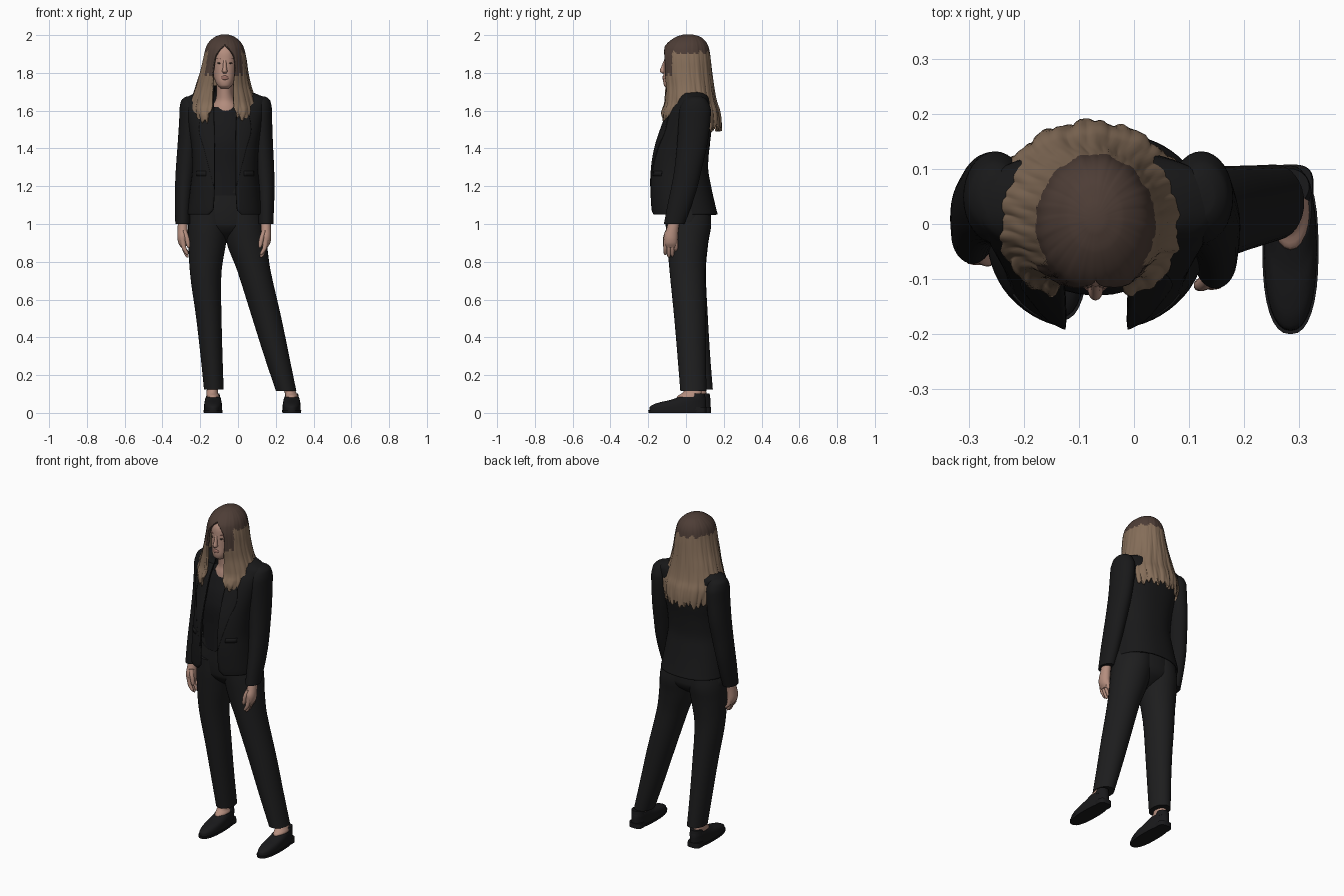
import bpy, bmesh, math
from math import sin, cos, pi, asin, copysign


def mat(name, r, g, b):
    m = bpy.data.materials.new(name)
    m.diffuse_color = (r, g, b, 1)
    return m


SKIN = mat("skin", 0.46, 0.27, 0.21)
LIPS = mat("lips", 0.33, 0.16, 0.13)
HAIR = mat("light brown hair", 0.235, 0.155, 0.10)
ROOTS = mat("dark brown hair", 0.075, 0.047, 0.037)
SUIT = mat("black jacket", 0.0095, 0.0095, 0.010)
PANTS = mat("black trousers", 0.0125, 0.0125, 0.013)
TOP = mat("black top", 0.009, 0.009, 0.010)
SHOE = mat("black leather", 0.010, 0.010, 0.011)


def smooth(rows, k):
    """Monotone interpolation of rows along their first value (z)."""
    rows = sorted(rows)
    z = [r[0] for r in rows]
    last = len(rows) - 1

    def slope(c, i):
        return (rows[i + 1][c] - rows[i][c]) / (z[i + 1] - z[i])

    def tangent(c, i):
        if i == 0 or i == last:
            return slope(c, min(i, last - 1))
        a, b = slope(c, i - 1), slope(c, i)
        return 2 * a * b / (a + b) if a * b > 0 else 0

    out = []
    for i in range(last):
        h = z[i + 1] - z[i]
        for j in range(k):
            u = j / k
            row = [z[i] + h * u]
            for c in range(1, len(rows[0])):
                row.append((2*u**3 - 3*u*u + 1) * rows[i][c] + (u**3 - 2*u*u + u) * h * tangent(c, i)
                           + (3*u*u - 2*u**3) * rows[i + 1][c] + (u**3 - u*u) * h * tangent(c, i + 1))
            out.append(row)
    return out + [list(rows[-1])]


def tube(name, rows, material, n=32, e=2.0, k=4, solid=0, side=0, wave=None, cap_top=False):
    """Stack of oval rings: z, centre x, half width, front y, back y [, front gap [, strip width]]."""
    bm = bmesh.new()
    rings = []
    is_open = len(rows[0]) > 5
    for z, cx, rx, yf, yb, *g in smooth(rows, k):
        cy, ry = (yf + yb) / 2, (yb - yf) / 2

        def ang(w):
            return asin(min(0.98, max(w, 0) / rx) ** (e / 2))
        t0 = ang(g[0]) if g else 0
        t1 = ang(g[0] + g[1]) if side else 2 * pi - t0
        ring = []
        for i in range(n + is_open):
            t = (t0 + (t1 - t0) * i / n) * (side or 1)
            s, c = sin(t), cos(t)
            f, dz = wave(t, z) if wave else (1, 0)
            ring.append(bm.verts.new((cx + f * rx * copysign(abs(s) ** (2 / e), s),
                                      cy - f * ry * copysign(abs(c) ** (2 / e), c), z + dz)))
        rings.append(ring)
    for a, b in zip(rings, rings[1:]):
        for i in range(n):
            j = (i + 1) % len(a)
            bm.faces.new((a[i], a[j], b[j], b[i]))
    if not is_open:
        bm.faces.new(rings[0][::-1])
    if not is_open or cap_top:
        bm.faces.new(rings[-1])
    bmesh.ops.remove_doubles(bm, verts=bm.verts, dist=1e-5)
    me = bpy.data.meshes.new(name)
    bm.to_mesh(me)
    bm.free()
    ob = bpy.data.objects.new(name, me)
    bpy.context.collection.objects.link(ob)
    me.materials.append(material)
    if solid:
        m = ob.modifiers.new("thickness", 'SOLIDIFY')
        m.thickness, m.offset = solid, 0
    return ob


# Head, face and neck
X = -0.07
tube("head", [(1.718, X, .022, -.10, -.05), (1.733, X, .038, -.116, -.02), (1.76, X, .052, -.121, .03),
              (1.80, X, .062, -.118, .07), (1.85, X, .068, -.116, .085), (1.90, X, .07, -.113, .09),
              (1.95, X, .058, -.085, .08), (1.975, X, .035, -.045, .05)], SKIN, e=2.2)
tube("nose", [(1.798, X, .009, -.127, -.10), (1.808, X, .014, -.139, -.10), (1.832, X, .010, -.131, -.10),
              (1.87, X, .008, -.115, -.10)], SKIN, n=12)
tube("lips", [(1.763, X, .012, -.121, -.10), (1.769, X, .02, -.125, -.10), (1.774, X, .022, -.124, -.10),
              (1.779, X, .02, -.125, -.10), (1.785, X, .010, -.121, -.10)], LIPS, n=16, k=2)
for s, tag in ((1, "left"), (-1, "right")):
    ex = X + s * .028
    tube(tag + "_eye", [(1.848, ex, .006, -.110, -.09), (1.852, ex, .013, -.1125, -.09),
                        (1.856, ex, .006, -.110, -.09)], ROOTS, n=12, k=2)
    tube(tag + "_eyebrow", [(1.873, ex, .018, -.112, -.09), (1.877, ex, .018, -.112, -.09)], LIPS, n=12, k=1)
tube("neck", [(1.56, -.066, .085, -.085, .07), (1.62, -.066, .072, -.076, .07), (1.66, -.068, .05, -.066, .06),
              (1.70, -.07, .043, -.068, .05), (1.76, -.07, .043, -.075, .05)], SKIN)


# Long hair, open around the face, with wavy strands and ragged ends
def strands(t, z):
    amp = .006 + .032 * max(0, 1.95 - z)
    h = max(0, (1.62 - z) / .1)
    return (1 + amp * (sin(13 * t + 7 * z) + .7 * sin(29 * t - 11 * z) + .35 * sin(53 * t + 15 * z)),
            h * (.010 * sin(13 * t) + .012 * sin(37 * t) + .045 * max(0, cos(t))))


H = -.078
hair = tube("hair", [(1.998, -.07, .015, -.01, .03, 0), (1.985, -.07, .05, -.05, .075, 0),
                     (1.95, -.07, .086, -.097, .108, 0), (1.925, -.07, .097, -.113, .117, .022),
                     (1.88, -.07, .107, -.121, .124, .048), (1.80, -.074, .122, -.12, .132, .056),
                     (1.72, H, .143, -.112, .142, .054), (1.65, H, .166, -.115, .155, .055),
                     (1.60, H, .178, -.13, .172, .06), (1.55, H, .172, -.142, .18, .075),
                     (1.51, H, .160, -.142, .182, .085)],
            HAIR, n=180, k=5, solid=.012, wave=strands, cap_top=True)
hair.data.materials.append(ROOTS)
for p in hair.data.polygons:
    c = p.center
    edge = 1.905 + .006 * sin(c.x * 150) + .004 * sin(c.y * 190)
    if c.z > edge or (c.y < -.07 and c.z > edge - .12):
        p.material_index = 1

# Open jacket with lapels and pocket flaps
C = -.068
jacket = [(1.05, C, .195, -.178, .163, .085), (1.08, C, .192, -.183, .155, .062), (1.2, C, .178, -.188, .128, .056),
          (1.3, C, .168, -.182, .112, .056), (1.4, C, .172, -.165, .118, .056), (1.5, C, .187, -.133, .13, .057),
          (1.6, C, .205, -.09, .132, .06), (1.655, C, .215, -.05, .125, .06), (1.682, C, .17, -.04, .115, .06),
          (1.712, C, .088, -.04, .10, .058), (1.73, C, .07, -.035, .092, .055)]
tube("jacket_body", jacket, SUIT, n=64, e=2.35, solid=.01)
widths = (.004, .03, .055, .08, .06, .05)
lapel = [(z, cx, rx + .005, yf - .005, yb, g, w) for (z, cx, rx, yf, yb, g), w in zip(jacket[2:8], widths)]
flap = [(1.255, C, .177, -.190, .122, .10, .05), (1.28, C, .174, -.188, .118, .10, .05)]
for s, tag in ((1, "left"), (-1, "right")):
    tube(tag + "_lapel", lapel, SUIT, n=10, e=2.35, solid=.006, side=s)
    tube(tag + "_pocket_flap", flap, SUIT, n=6, e=2.35, k=2, solid=.006, side=s)
tube("inner_top", [(1.15, C, .15, -.118, .09), (1.3, C, .14, -.122, .085), (1.42, C, .15, -.13, .095),
                   (1.5, C, .15, -.118, .10), (1.58, C, .135, -.088, .09), (1.62, C, .10, -.07, .08)], TOP)


# Arms and hands: one set of rows, mirrored across the body with a slight shift
def arm_rows(rows, s):
    if s > 0:
        return rows
    out = []
    for z, cx, rx, yf, yb in rows:
        f = min(max((1.6 - z) / .6, 0), 1)
        out.append((z, -.13 - cx - .015 * f, rx, yf + .045 * f, yb + .045 * f))
    return out


for s, tag in ((1, "left"), (-1, "right")):
    tube(tag + "_sleeve", arm_rows([(1.0, .148, .039, -.117, -.008), (1.1, .148, .043, -.098, .03),
         (1.2, .145, .048, -.077, .062), (1.3, .138, .053, -.06, .085), (1.45, .128, .056, -.045, .118),
         (1.6, .122, .058, -.035, .132), (1.65, .122, .050, -.015, .115), (1.672, .118, .032, .01, .09),
         (1.678, .11, .012, .035, .065)], s), SUIT)
    tube(tag + "_hand", arm_rows([(1.02, .148, .025, -.09, -.03), (.97, .148, .027, -.105, -.04),
         (.93, .148, .028, -.118, -.043), (.90, .147, .024, -.117, -.045), (.875, .144, .012, -.108, -.052)], s),
         SKIN, n=20)
    for i, tip in enumerate((.835, .822, .826, .845)):
        y = -.109 + i * .0185
        tube(f"{tag}_finger_{i + 1}", arm_rows([(tip, .122, .004, y - .004, y + .004),
             (tip + .01, .126, .010, y - .009, y + .009), (.87, .14, .0125, y - .0105, y + .0105),
             (.915, .148, .014, y - .01, y + .01)], s), SKIN, n=10, k=3)
    tube(tag + "_thumb", arm_rows([(.872, .116, .004, -.116, -.106), (.885, .118, .01, -.122, -.1),
         (.92, .124, .013, -.122, -.097), (.965, .138, .013, -.11, -.08)], s), SKIN, n=10, k=3)

# Trousers
C = -.064
tube("trouser_hips", [(.90, C, .03, -.005, .03), (.93, C, .09, -.045, .08), (.965, C, .165, -.085, .118),
                      (1.0, C, .203, -.104, .13), (1.1, C, .188, -.112, .13), (1.2, C, .162, -.112, .105)],
     PANTS, n=40)
tube("waistband", [(1.165, C, .172, -.117, .115), (1.2, C, .164, -.117, .108)], PANTS, n=40, k=1)
tube("right_trouser_leg", [(.125, -.128, .052, .0, .142), (.3, -.14, .058, -.025, .128), (.5, -.154, .067, -.052, .116),
                           (.75, -.171, .084, -.085, .105), (.9, -.163, .10, -.10, .118),
                           (1.0, -.155, .108, -.108, .133), (1.08, -.15, .10, -.11, .13)], PANTS)
tube("left_trouser_leg", [(.115, .255, .054, -.03, .108), (.3, .205, .066, -.045, .106), (.5, .153, .077, -.062, .105),
                          (.75, .085, .088, -.087, .102), (.9, .046, .106, -.10, .116),
                          (1.0, .03, .11, -.108, .133), (1.08, .02, .10, -.11, .13)], PANTS)

# Ankles and loafers
for tag, x, dy, ax in (("left", .284, 0, .25), ("right", -.132, .025, -.13)):
    tube(tag + "_ankle", [(.05, x, .036, -.05 + dy, .09 + dy), (.088, x, .034, -.046 + dy, .088 + dy),
                          (.105, x - .005, .031, -.02 + dy, .083 + dy), (.15, ax, .028, .01 + dy, .08 + dy)],
         SKIN, n=20)
    tube(tag + "_sole", [(0, x, .049, -.198 + dy, .107 + dy), (.014, x, .051, -.20 + dy, .108 + dy)],
         SHOE, e=2.4, k=1)
    tube(tag + "_heel", [(0, x, .042, .03 + dy, .108 + dy), (.03, x, .04, .03 + dy, .108 + dy)],
         SHOE, e=3, k=1)
    tube(tag + "_shoe", [(.012, x, .048, -.194 + dy, .104 + dy), (.03, x, .048, -.192 + dy, .106 + dy),
                         (.045, x, .047, -.172 + dy, .106 + dy), (.058, x, .045, -.13 + dy, .106 + dy),
                         (.068, x, .043, -.085 + dy, .105 + dy), (.08, x, .040, -.05 + dy, .103 + dy),
                         (.084, x, .038, -.04 + dy, .101 + dy)], SHOE, e=2.3)
    tube(tag + "_heel_counter", [(.07, x, .039, .0 + dy, .104 + dy), (.103, x, .034, .035 + dy, .10 + dy)],
         SHOE, k=2)

# Smooth shading with sharp rims
for ob in bpy.context.collection.objects:
    ob.select_set(True)
    bpy.context.view_layer.objects.active = ob
bpy.ops.object.shade_smooth_by_angle(angle=math.radians(45))
